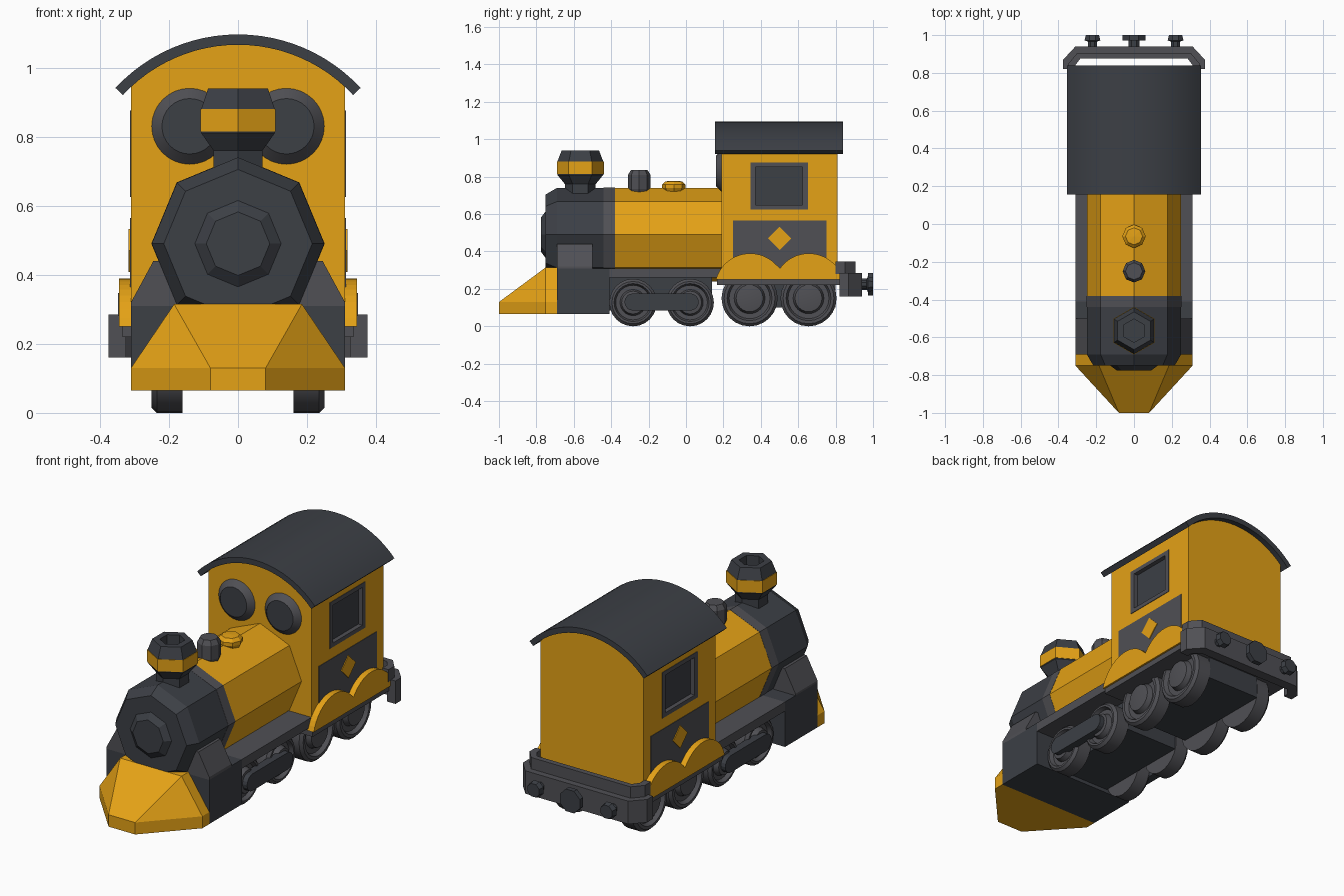
import bpy, bmesh, math
from math import sin, cos, pi

if "Cube" in bpy.data.objects:
    bpy.data.objects.remove(bpy.data.objects["Cube"])


def material(name, rgb):
    m = bpy.data.materials.new(name)
    m.diffuse_color = (*rgb, 1)
    m.use_nodes = True
    m.node_tree.nodes["Principled BSDF"].inputs["Base Color"].default_value = m.diffuse_color
    return m


YELLOW = material("yellow", (0.78, 0.36, 0.008))
DARK = material("dark_grey", (0.045, 0.05, 0.06))
GREY = material("mid_grey", (0.08, 0.08, 0.09))


def place(axis, h, a, b):
    return {'x': (h, a, b), 'y': (a, h, b), 'z': (a, b, h)}[axis]


def finish(name, bm, mat, smooth=False):
    bmesh.ops.remove_doubles(bm, verts=bm.verts, dist=1e-5)
    bmesh.ops.recalc_face_normals(bm, faces=bm.faces)
    me = bpy.data.meshes.new(name)
    bm.to_mesh(me)
    bm.free()
    ob = bpy.data.objects.new(name, me)
    bpy.context.collection.objects.link(ob)
    me.materials.append(mat)
    if smooth:
        bpy.ops.object.select_all(action='DESELECT')
        ob.select_set(True)
        bpy.context.view_layer.objects.active = ob
        bpy.ops.object.shade_smooth_by_angle(angle=math.radians(25))
    return ob


def prism(name, axis, pts, h0, h1, mat, smooth=False):
    """Extrude a 2D outline along an axis."""
    bm = bmesh.new()
    lo = [bm.verts.new(place(axis, h0, *p)) for p in pts]
    hi = [bm.verts.new(place(axis, h1, *p)) for p in pts]
    bm.faces.new(lo)
    bm.faces.new(hi)
    for i in range(len(pts)):
        j = (i + 1) % len(pts)
        bm.faces.new((lo[i], lo[j], hi[j], hi[i]))
    return finish(name, bm, mat, smooth)


def box(name, x0, x1, y0, y1, z0, z1, mat):
    return prism(name, 'z', [(x0, y0), (x1, y0), (x1, y1), (x0, y1)], z0, z1, mat)


def lathe(name, axis, prof, n, centre, mat, s=1, phase=0, scale=(1, 1), smooth=False, closed=False):
    """Turn (radius, height) points about an axis, s mirrors the height."""
    bm = bmesh.new()
    rings = []
    for r, h in prof:
        rings.append([bm.verts.new(place(axis, s * h,
                      centre[0] + scale[0] * r * cos(phase + 2 * pi * k / n),
                      centre[1] + scale[1] * r * sin(phase + 2 * pi * k / n))) for k in range(n)])
    if closed:
        rings.append(rings[0])
    for p, q in zip(rings, rings[1:]):
        for k in range(n):
            j = (k + 1) % n
            bm.faces.new((p[k], p[j], q[j], q[k]))
    return finish(name, bm, mat, smooth)


def mirror_pts(half):
    return half + [(-x, z) for x, z in reversed(half)]


def arc(cx, cz, r, a0, a1, n):
    return [(cx + r * cos(a0 + (a1 - a0) * i / n), cz + r * sin(a0 + (a1 - a0) * i / n)) for i in range(n + 1)]


# Cowcatcher: hull of the nose and the back section
bm = bmesh.new()
for x, y, z in [(.08, -1, .065), (.08, -1, .13), (.31, -.75, .065), (.31, -.75, .13), (.185, -.75, .315),
                (.31, -.69, .065), (.31, -.69, .13), (.185, -.69, .315), (.31, -.69, .31)][:8]:
    for s in (1, -1):
        bm.verts.new((s * x, y, z))
bmesh.ops.convex_hull(bm, input=bm.verts)
bmesh.ops.dissolve_limit(bm, angle_limit=.01, verts=bm.verts, edges=bm.edges)
finish("cowcatcher", bm, YELLOW)

# Front block, saddle, footplate and underframe
box("front_block", -.31, .31, -.69, -.41, .065, .31, DARK)
prism("boiler_saddle", 'y', mirror_pts([(.31, .305), (.31, .32), (.245, .44)]), -.69, -.5, GREY)
box("footplate", -.31, .31, -.41, .2, .26, .31, GREY)
box("front_underframe", -.16, .16, -.41, .14, .085, .26, DARK)
box("rear_underframe", -.16, .16, .22, .80, .10, .25, DARK)
box("cab_floor", -.335, .335, .165, .82, .22, .25, GREY)

# Boiler, smokebox and door
C = (0, .49)
lathe("boiler", 'y', [(0, -.38), (.25, -.38), (.25, .2), (0, .2)], 8, C, YELLOW)
lathe("smokebox_band", 'y', [(0, -.44), (.251, -.44), (.251, -.38), (0, -.38)], 8, C, GREY)
lathe("smokebox", 'y', [(0, -.75), (.215, -.75), (.25, -.69), (.25, -.44), (0, -.44)], 8, C, DARK)
lathe("smokebox_door", 'y', [(0, -.775), (.092, -.775), (.125, -.75), (.125, -.74), (0, -.74)], 8, C, DARK)

# Chimney and its band
CH = (0, -.565)
lathe("chimney", 'z', [(0, .66), (.082, .66), (.082, .76), (.123, .81), (.123, .88), (.1, .94),
                       (.062, .94), (.062, .84), (0, .84)], 6, CH, DARK, phase=pi / 2)
lathe("chimney_band", 'z', [(.11, .815), (.126, .815), (.126, .88), (.11, .88)], 6, CH, YELLOW,
      phase=pi / 2, closed=True)

# Domes on the boiler
lathe("sand_dome", 'z', [(0, .71), (.05, .71), (.06, .735), (.06, .81), (.045, .835), (0, .835)], 8, (0, -.25), GREY)
lathe("steam_dome", 'z', [(0, .71), (.05, .72), (.062, .74), (.062, .758), (.045, .775), (0, .778)], 8,
      (0, -.065), YELLOW)

# Cab and curved roof
a = math.asin(.31 / .456)
cab = prism("cab", 'y', [(-.31, .25), (.31, .25)] + arc(0, .612, .456, pi / 2 - a, pi / 2 + a, 20), .19, .81, YELLOW)
a = math.asin(.355 / .484)
prism("cab_roof", 'y', arc(0, .612, .484, pi / 2 - a, pi / 2 + a, 24)
      + arc(0, .612, .454, pi / 2 + a, pi / 2 - a, 24), .155, .84, DARK, smooth=True)


def window(name, axis, face, s, n, centre, phase, scale, inner):
    """Recess in the cab wall with a frame and a sunken pane; face is the outer height."""
    d = -.03 if face > 0 else .03
    args = dict(s=s, phase=phase, scale=scale)
    smooth = n > 8
    cut = lathe("cutter", axis, [(0, face + d), (.95, face + d), (.95, face - d), (0, face - d)], n, centre, DARK, **args)
    cut.hide_render = True
    mod = cab.modifiers.new("recess", 'BOOLEAN')
    mod.operation = 'DIFFERENCE'
    mod.solver = 'EXACT'
    mod.object = cut
    bpy.context.view_layer.objects.active = cab
    bpy.ops.object.modifier_apply(modifier=mod.name)
    bpy.data.objects.remove(cut)
    out = face - d * .1
    lathe(name + "_frame", axis, [(1, face), (1, out), (inner, out), (inner, face + d)], n, centre, GREY,
          smooth=smooth, closed=True, **args)
    lathe(name + "_pane", axis, [(0, face + d * .95), (inner, face + d * .95), (inner, face + d * .7),
                                 (0, face + d * .7)], n, centre, DARK, **args)


q = math.sqrt(2)
for s, side in ((1, "right"), (-1, "left")):
    window(side + "_side_window", 'x', .31, s, 4, (.498, .75), pi / 4, (.153 * q, .125 * q), .82)
    window(side + "_front_window", 'y', .19, 1, 32, (s * .14, .83), 0, (.11, .11), .73)

    # Side panel with diamond
    box(side + "_panel", s * .305, s * .313, .25, .75, .27, .565, GREY)
    lathe(side + "_diamond", 'x', [(0, .305), (.062, .305), (.062, .317), (0, .317)], 4, (.5, .47), YELLOW, s=s)

    # Double-arched wheel guard
    a = math.acos(.155 / .19)
    guard = arc(.657, .2, .19, math.asin(.05 / .19), pi - a, 16) + arc(.343, .2, .19, a, pi - math.asin(.05 / .19), 16)[1:]
    prism(side + "_wheel_guard", 'x', guard, s * .305, s * .345, YELLOW)

    # Wheels
    for i, (y, r) in enumerate([(-.283, .127), (.022, .127), (.34, .15), (.655, .15)]):
        prof = [(0, .16), (r, .16), (r, .235), (r - .014, .25), (.8 * r, .25), (.73 * r, .228),
                (.55 * r, .228), (.48 * r, .255), (.25 * r, .26), (0, .26)]
        lathe(f"{side}_wheel_{i + 1}", 'x', prof, 24, (y, r), GREY, s=s, smooth=True)

    # Coupling rod with rounded ends
    rod = arc(.022, .13, .046, -pi / 2, pi / 2, 8) + arc(-.283, .13, .046, pi / 2, 3 * pi / 2, 8)
    prism(side + "_coupling_rod", 'x', rod, s * .24, s * .285, DARK)

    # Rear buffer
    lathe(side + "_buffer", 'y', [(0, .93), (.025, .93), (.025, .965), (.045, .972), (.038, 1), (0, 1)], 8,
          (s * .22, .225), DARK, phase=pi / 8)

# Rear buffer beam, upper rail and coupler
prism("rear_beam", 'z', mirror_pts([(.375, .82), (.375, .87), (.31, .94)])
      + mirror_pts([(-.325, .82), (-.325, .85), (-.29, .885)]), .16, .285, GREY)
prism("rear_rail", 'z', mirror_pts([(.347, .80), (.347, .85), (.30, .905)])
      + mirror_pts([(-.311, .80), (-.311, .84), (-.285, .875)]), .28, .347, GREY)
lathe("rear_coupler", 'y', [(0, .93), (.032, .93), (.032, .972), (.065, .972), (.065, 1), (0, 1)], 8,
      (0, .225), DARK, phase=pi / 8)
